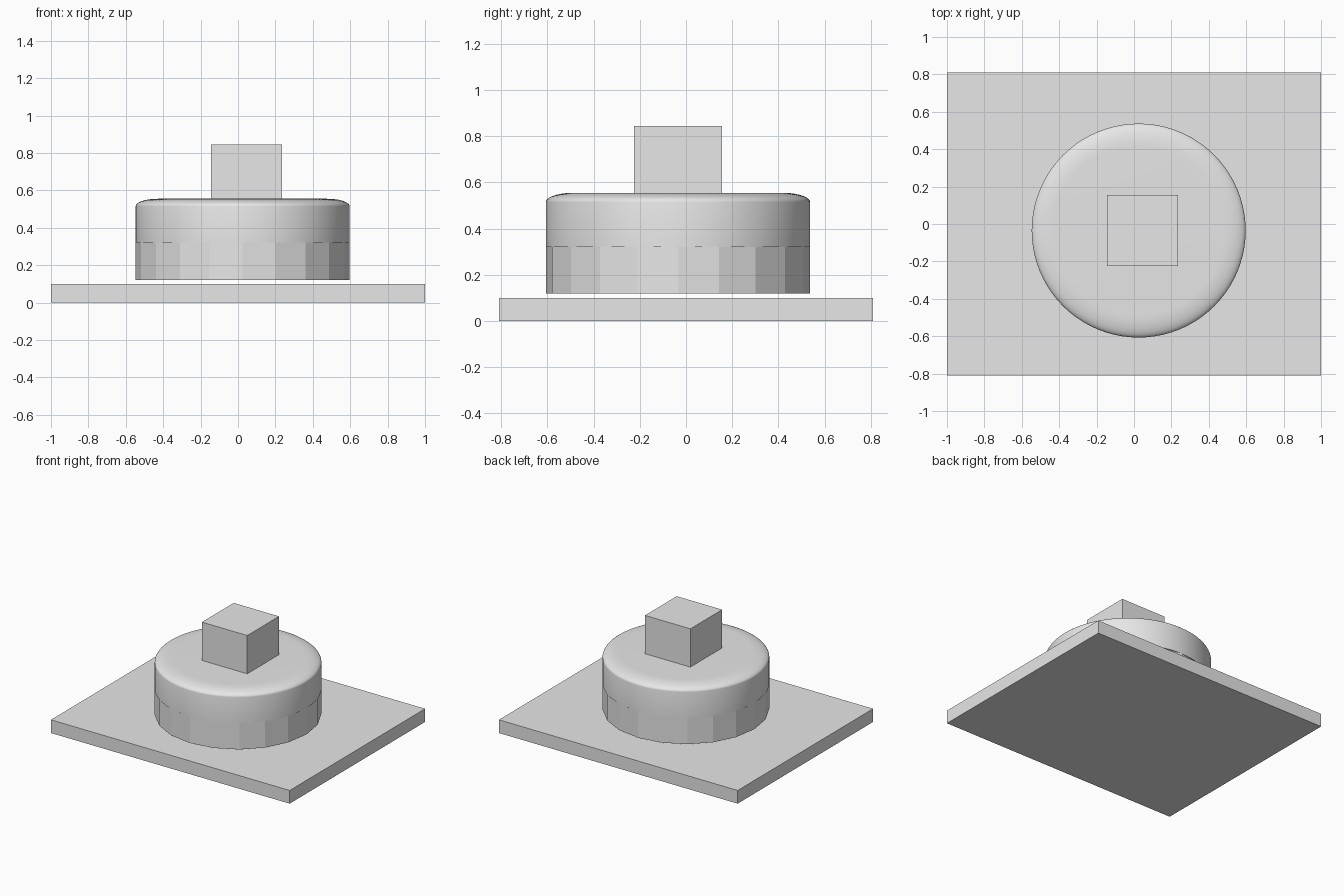
import bpy
import bmesh
import math

cube = bpy.data.objects.get("Cube")
if cube:
    bpy.data.objects.remove(cube, do_unlink=True)

grey = bpy.data.materials.new("light_grey")
grey.use_nodes = True
grey.diffuse_color = (0.8, 0.8, 0.8, 1)
grey.node_tree.nodes["Principled BSDF"].inputs["Base Color"].default_value = (0.8, 0.8, 0.8, 1)

CX, CY, RADIUS = 0.025, -0.035, 0.572


def add_object(name, bm):
    bmesh.ops.recalc_face_normals(bm, faces=bm.faces)
    mesh = bpy.data.meshes.new(name)
    bm.to_mesh(mesh)
    bm.free()
    mesh.materials.append(grey)
    obj = bpy.data.objects.new(name, mesh)
    bpy.context.collection.objects.link(obj)
    return obj


def add_box(name, low, high):
    bm = bmesh.new()
    bmesh.ops.create_cube(bm, size=1)
    for v in bm.verts:
        v.co = [(a + b) / 2 + c * (b - a) for a, b, c in zip(low, high, v.co)]
    return add_object(name, bm)


def add_turned(name, profile, sides):
    """Stack of rings (radius, z) closed by flat caps."""
    bm = bmesh.new()
    rings = []
    for r, z in profile:
        angles = [math.tau * i / sides for i in range(sides)]
        rings.append([bm.verts.new((CX + r * math.cos(a), CY + r * math.sin(a), z)) for a in angles])
    for low, high in zip(rings, rings[1:]):
        for i in range(sides):
            j = (i + 1) % sides
            bm.faces.new((low[i], low[j], high[j], high[i]))
    bm.faces.new(rings[0])
    bm.faces.new(rings[-1])
    return add_object(name, bm)


# Flat rectangular base
add_box("base_plate", (-1, -0.81, 0), (1, 0.81, 0.1))

# Faceted lower drum, hovering just above the plate
add_turned("lower_drum", [(RADIUS, 0.12), (RADIUS, 0.32)], 20)

# Smooth upper drum with a softly rounded rim
RIM_WIDTH, RIM_HEIGHT, STEPS = 0.12, 0.04, 10
rim = []
for i in range(STEPS + 1):
    a = math.pi / 2 * i / STEPS
    rim.append((RADIUS - RIM_WIDTH * (1 - math.cos(a)), 0.515 + RIM_HEIGHT * math.sin(a)))
upper = add_turned("upper_drum", [(RADIUS, 0.32)] + rim, 80)
bpy.ops.object.select_all(action="DESELECT")
upper.select_set(True)
bpy.context.view_layer.objects.active = upper
bpy.ops.object.shade_smooth_by_angle(angle=math.radians(40))

# Cube block set into the top
add_box("top_block", (-0.145, -0.225, 0.465), (0.235, 0.155, 0.845))
